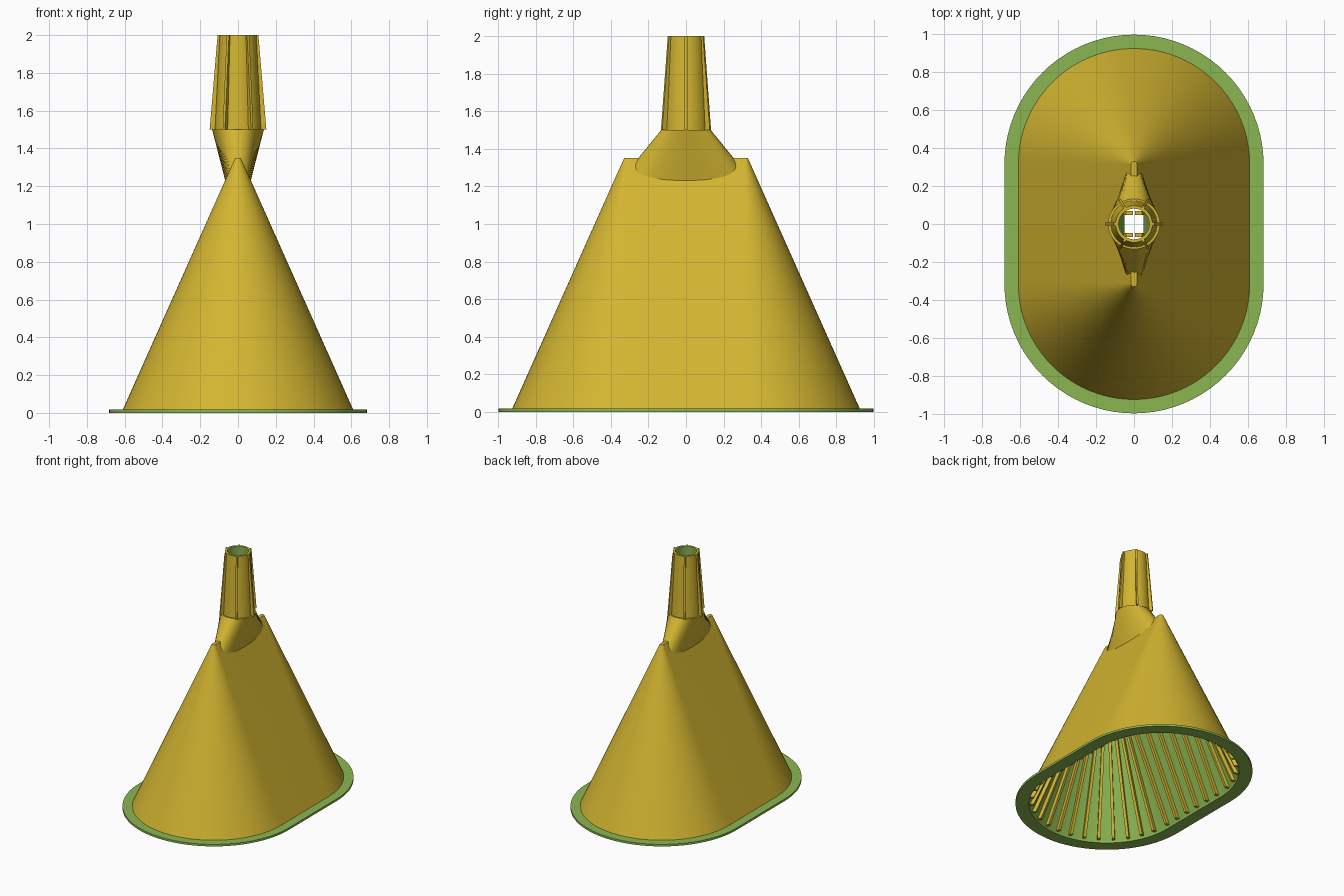
import bpy, bmesh, math
from mathutils import Vector

if "Cube" in bpy.data.objects:
    bpy.data.objects.remove(bpy.data.objects["Cube"])


def make_mat(name, col):
    m = bpy.data.materials.new(name)
    m.diffuse_color = (*col, 1)
    m.use_nodes = True
    m.node_tree.nodes["Principled BSDF"].inputs["Base Color"].default_value = m.diffuse_color
    return m


MATS = [make_mat("yellow", (0.65, 0.46, 0.03)), make_mat("green", (0.26, 0.47, 0.085))]
YELLOW, GREEN = 0, 1
S = 0.315            # half length of the straight sides
SLOPE = 0.4464       # wall lean
Z0 = 0.017           # top of the rim


def outer(z):
    return 0.61 - (z - Z0) * SLOPE


def inner(z):
    return outer(z) - 0.03


def finish(bm, name, mat):
    bmesh.ops.recalc_face_normals(bm, faces=bm.faces)
    me = bpy.data.meshes.new(name)
    for f in bm.faces:
        f.material_index = mat
    bm.to_mesh(me)
    bm.free()
    for m in MATS:
        me.materials.append(m)
    ob = bpy.data.objects.new(name, me)
    bpy.context.collection.objects.link(ob)
    return ob


def loft(name, rings, mat, s=0.0, n=40):
    """Solid through rings (z, x radius, y radius), ends split apart by s."""
    bm = bmesh.new()
    loops = []
    for z, a, b in rings:
        loop = []
        for side in (1, -1):
            steps = n + 1 if s else n
            for i in range(steps):
                t = math.pi * i / n
                loop.append(bm.verts.new((side * a * math.cos(t),
                                          side * (b * math.sin(t) + s), z)))
        loops.append(loop)
    for lo, hi in zip(loops, loops[1:]):
        for i in range(len(lo)):
            j = (i + 1) % len(lo)
            bm.faces.new((lo[i], lo[j], hi[j], hi[i]))
    bm.faces.new(loops[0])
    bm.faces.new(loops[-1])
    return finish(bm, name, mat)


def activate(ob):
    bpy.ops.object.select_all(action='DESELECT')
    ob.select_set(True)
    bpy.context.view_layer.objects.active = ob


def combine(ob, other, op):
    activate(ob)
    mod = ob.modifiers.new("cut", 'BOOLEAN')
    mod.operation, mod.solver, mod.object = op, 'EXACT', other
    bpy.ops.object.modifier_apply(modifier=mod.name)
    bpy.data.objects.remove(other)


def smooth(ob):
    activate(ob)
    bpy.ops.object.shade_smooth_by_angle(angle=math.radians(25))


def slab(bm, base, out, width, quad):
    """Flat plate: quad of (distance, z) along direction out, thickened sideways."""
    side = Vector((-out.y, out.x, 0)) * width / 2
    sets = [[bm.verts.new(base + out * d + Vector((0, 0, z)) + side * k)
             for d, z in quad] for k in (-1, 1)]
    for vs in sets:
        bm.faces.new(vs)
    for i in range(4):
        j = (i + 1) % 4
        bm.faces.new((sets[0][i], sets[0][j], sets[1][j], sets[1][i]))


# funnel body with neck and nozzle, hollowed by green-walled cutters
body = loft("funnel_body", [(z, outer(z), outer(z)) for z in (0.008, 1.35)], YELLOW, S)
neck = loft("neck", [(1.2, 0.06, 0.377), (1.5, 0.137, 0.132),
                     (1.5, 0.122, 0.122), (2.0, 0.097, 0.097)], YELLOW)
combine(body, neck, 'UNION')
combine(body, loft("cavity", [(z, inner(z), inner(z)) for z in (-0.02, 1.3)], GREEN, S),
        'DIFFERENCE')
combine(body, loft("bore", [(1.17, 0.045, 0.33), (1.5, 0.1, 0.1),
                            (2.02, 0.08, 0.08)], GREEN), 'DIFFERENCE')
smooth(body)

# flat rim
rim = loft("rim", [(0, 0.683, 0.683), (Z0, 0.683, 0.683)], GREEN, S)
combine(rim, loft("rim_hole", [(-0.1, 0.582, 0.582), (0.1, 0.582, 0.582)], GREEN, S),
        'DIFFERENCE')
smooth(rim)

# six tapered fins around the nozzle
bm = bmesh.new()
for i in range(6):
    a = math.radians(60 * i)
    slab(bm, Vector((0, 0, 0)), Vector((math.cos(a), math.sin(a), 0)), 0.014,
         [(0.11, 1.5), (0.15, 1.5), (0.108, 2.0), (0.088, 2.0)])
finish(bm, "nozzle_fins", YELLOW)


# ribs along the inner wall
def rib(bm, base, out, top):
    slab(bm, base, out, 0.022,
         [(inner(0.02) + 0.008, 0.02), (inner(0.02) - 0.03, 0.02),
          (inner(top) - 0.03, top), (inner(top) + 0.008, top)])


bm = bmesh.new()
for side in (1, -1):
    for k in (-5, -3, -1, 1, 3, 5):
        rib(bm, Vector((0, 0.0575 * k, 0)), Vector((side, 0, 0)), 1.24)
    for i in range(1, 16):
        a = math.pi * i / 16
        rib(bm, Vector((0, side * S, 0)),
            Vector((math.cos(a), side * math.sin(a), 0)), 0.75 if i % 2 else 1.05)
finish(bm, "inner_ribs", YELLOW)
